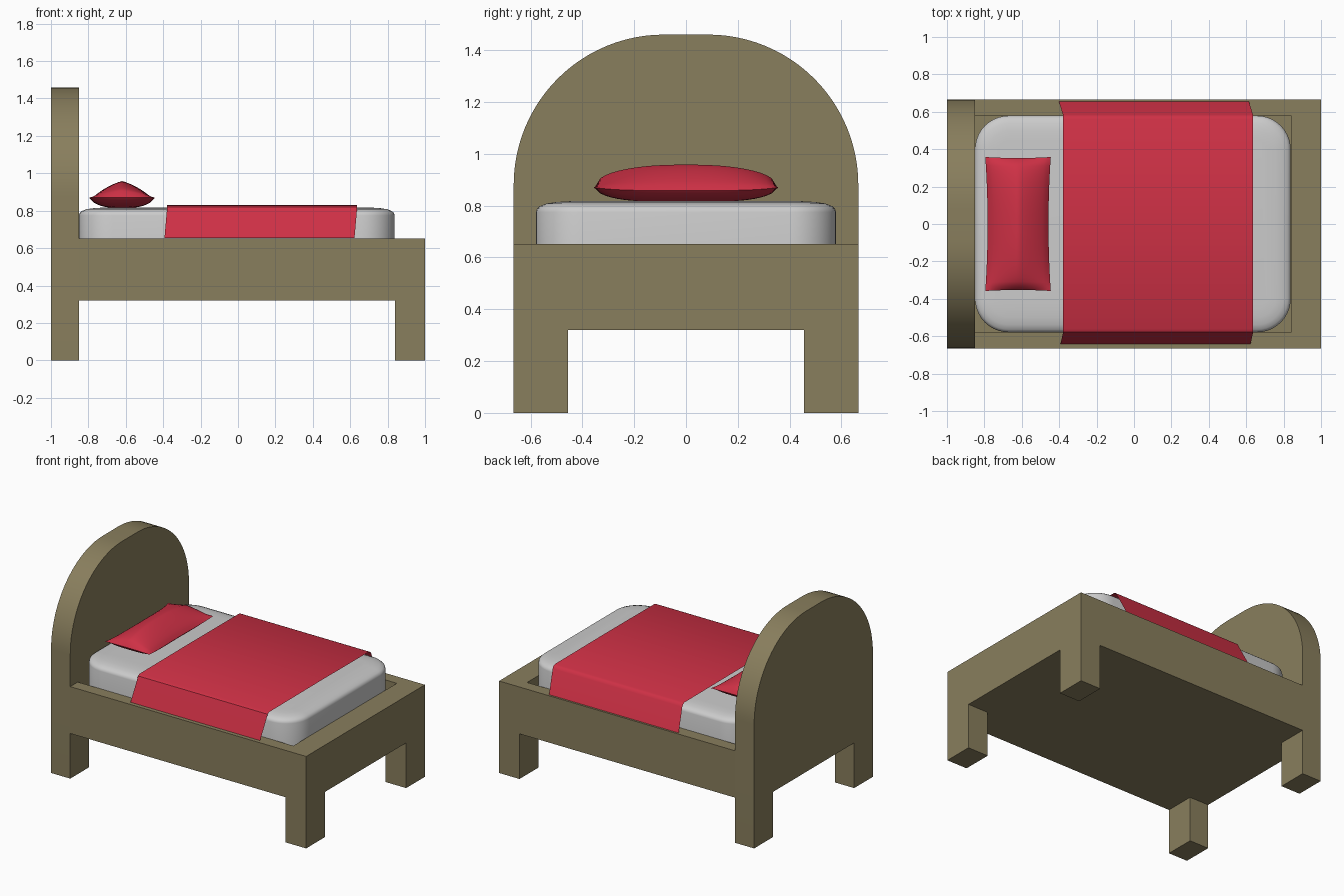
import bpy, bmesh, math
from mathutils import Vector

if "Cube" in bpy.data.objects:
    bpy.data.objects.remove(bpy.data.objects["Cube"])


def material(name, color):
    m = bpy.data.materials.new(name)
    m.diffuse_color = (*color, 1)
    m.use_nodes = True
    m.node_tree.nodes["Principled BSDF"].inputs["Base Color"].default_value = m.diffuse_color
    return m


WOOD = material("wood", (0.25, 0.21, 0.11))
RED = material("red_fabric", (0.62, 0.03, 0.06))


def finish(name, bm, mat=None, angle=None, fix=True):
    if fix:
        bmesh.ops.recalc_face_normals(bm, faces=bm.faces[:])
    me = bpy.data.meshes.new(name)
    bm.to_mesh(me)
    bm.free()
    ob = bpy.data.objects.new(name, me)
    bpy.context.collection.objects.link(ob)
    if mat:
        me.materials.append(mat)
    if angle:
        bpy.ops.object.select_all(action='DESELECT')
        ob.select_set(True)
        bpy.context.view_layer.objects.active = ob
        bpy.ops.object.shade_smooth_by_angle(angle=math.radians(angle))
    return ob


def prism(name, points, direction, mat, angle=None):
    """Extrude a closed outline along a direction."""
    bm = bmesh.new()
    face = bm.faces.new([bm.verts.new(p) for p in points])
    ext = bmesh.ops.extrude_face_region(bm, geom=[face])
    moved = [v for v in ext["geom"] if isinstance(v, bmesh.types.BMVert)]
    bmesh.ops.translate(bm, verts=moved, vec=Vector(direction))
    return finish(name, bm, mat, angle)


def box(name, x0, x1, y0, y1, z0, z1, mat):
    base = [(x0, y0, z0), (x1, y0, z0), (x1, y1, z0), (x0, y1, z0)]
    return prism(name, base, (0, 0, z1 - z0), mat)


W = 0.665

# Arched headboard with its two legs
R, SPRING = 0.58, 0.88
half = [(0.455, 0.32), (0.455, 0), (W, 0)]
for i in range(25):
    a = math.pi / 2 * i / 24
    half.append((W - R + R * math.cos(a), SPRING + R * math.sin(a)))
outline = half + [(-y, z) for y, z in reversed(half)]
prism("headboard", [(-1, y, z) for y, z in outline], (0.15, 0, 0), WOOD, 30)

# Side and foot rails as one U shape, with the base panel inside
IN = 0.58
u_shape = [(-0.85, -W), (1, -W), (1, W), (-0.85, W),
           (-0.85, IN), (0.84, IN), (0.84, -IN), (-0.85, -IN)]
prism("rails", [(x, y, 0.32) for x, y in u_shape], (0, 0, 0.332), WOOD)
box("base_panel", -0.85, 0.84, -IN, IN, 0.32, 0.5, WOOD)

# Foot legs
for side, y0, y1 in (("right", -W, -0.455), ("left", 0.455, W)):
    box("foot_leg_" + side, 0.84, 1, y0, y1, 0, 0.32, WOOD)

# Mattress: rounded rectangle rings closing over the top edge
def rounded_rect(cx, hx, hy, r, n=10):
    pts = []
    for q, (sx, sy) in enumerate(((1, 1), (-1, 1), (-1, -1), (1, -1))):
        for i in range(n + 1):
            a = math.pi / 2 * (q + i / n)
            pts.append((cx + sx * (hx - r) + r * math.cos(a),
                        sy * (hy - r) + r * math.sin(a)))
    return pts


bm = bmesh.new()
prev = None
for inset, z in ((0, 0.5), (0, 0.775), (0.004, 0.788), (0.015, 0.798),
                 (0.04, 0.808), (0.08, 0.814), (0.13, 0.817)):
    ring = [bm.verts.new((x, y, z)) for x, y in
            rounded_rect(-0.006, 0.844 - inset, 0.579 - inset, 0.18 - inset)]
    if prev:
        for i in range(len(ring)):
            j = (i + 1) % len(ring)
            bm.faces.new((prev[i], prev[j], ring[j], ring[i]))
    else:
        bm.faces.new(ring)
    prev = ring
bm.faces.new(prev)
finish("mattress", bm, None, 40)

# Blanket: single sheet draped over both sides
drape = [(-0.642, 0.655, -0.013), (-0.583, 0.805, 0), (-0.577, 0.82, 0),
         (-0.56, 0.829, 0), (0, 0.831, 0), (0.56, 0.829, 0),
         (0.577, 0.82, 0), (0.585, 0.805, 0), (0.656, 0.655, -0.022)]
bm = bmesh.new()
rows = [[bm.verts.new((x + dx, y, z)) for x in (-0.38, 0.636)]
        for y, z, dx in drape]
for a, b in zip(rows, rows[1:]):
    bm.faces.new((a[0], a[1], b[1], b[0]))
finish("blanket", bm, RED, 40, fix=False)

# Pillow: puffed grid, flatter underneath, with slightly pinched sides
bm = bmesh.new()
NU, NV = 20, 32
for height in (0.1, -0.043):
    grid = []
    for i in range(NU + 1):
        u = 2 * i / NU - 1
        row = []
        for j in range(NV + 1):
            v = 2 * j / NV - 1
            pu, pv = (1.25, 2.5) if height > 0 else (3, 4)
            puff = (1 - abs(u) ** pu) ** 0.75 * (1 - abs(v) ** pv) ** 0.5
            x = -0.62 + 0.175 * u * (1 - 0.07 * (1 - v * v))
            y = 0.358 * v * (1 - 0.015 * (1 - u * u))
            z = 0.858 + 0.012 * v ** 4 + height * puff
            row.append(bm.verts.new((x, y, z)))
        grid.append(row)
    for a, b in zip(grid, grid[1:]):
        for j in range(NV):
            bm.faces.new((a[j], b[j], b[j + 1], a[j + 1]))
bmesh.ops.remove_doubles(bm, verts=bm.verts[:], dist=0.0005)
finish("pillow", bm, RED, 50)
